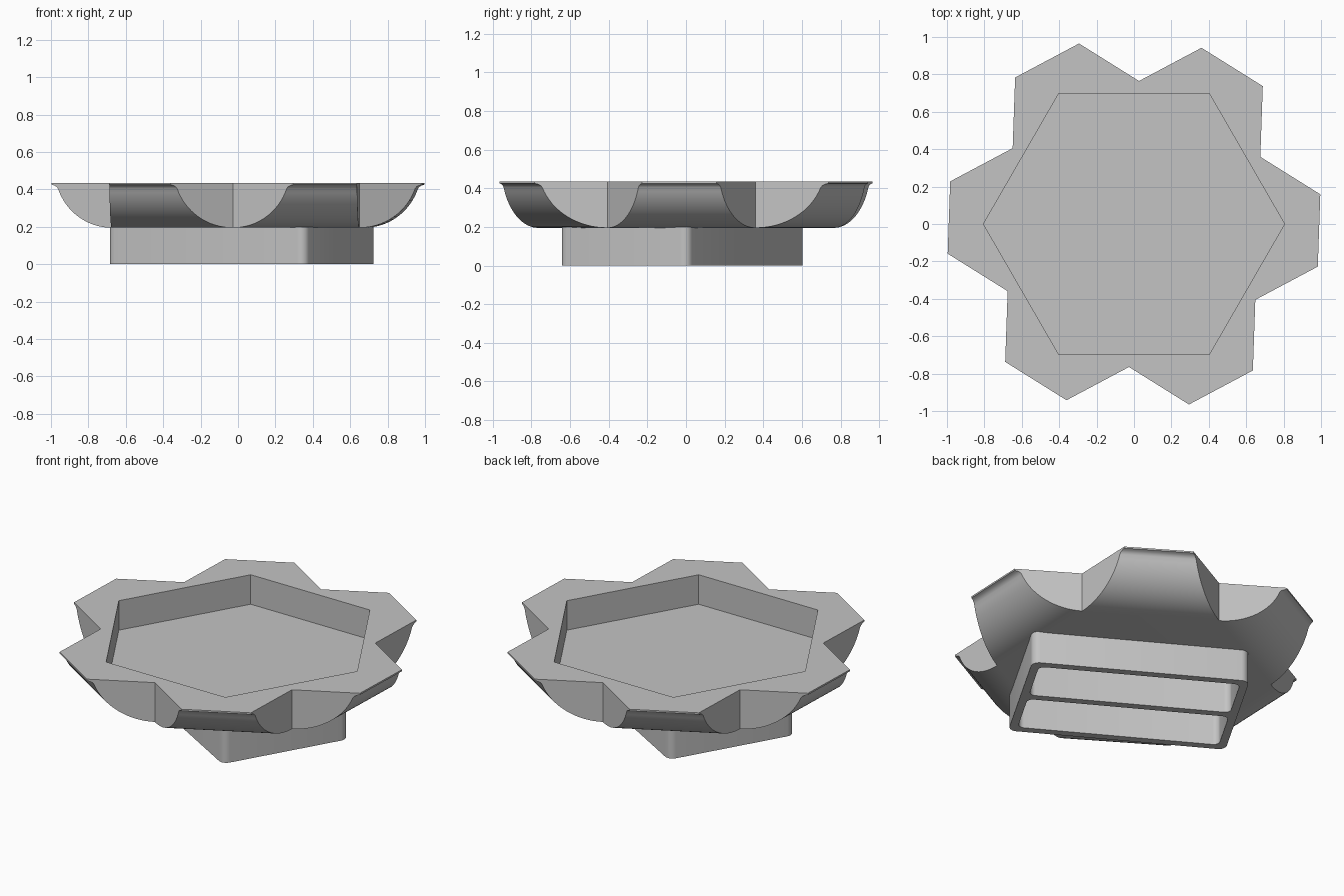
import bpy, bmesh
from math import cos, sin, pi, radians
from mathutils import Matrix

cube = bpy.data.objects.get("Cube")
if cube:
    bpy.data.objects.remove(cube)

grey = bpy.data.materials.new("plain_grey")
grey.use_nodes = True
grey.diffuse_color = (0.55, 0.55, 0.55, 1)
grey.node_tree.nodes["Principled BSDF"].inputs["Base Color"].default_value = (0.55, 0.55, 0.55, 1)


def loop(bm, points, z):
    """Closed ring of vertices and its edges."""
    verts = [bm.verts.new((x, y, z)) for x, y in points]
    edges = [bm.edges.new((v, verts[i - 1])) for i, v in enumerate(verts)]
    return verts, edges


def skin(bm, lower, upper):
    for i in range(len(lower)):
        bm.faces.new((lower[i - 1], lower[i], upper[i], upper[i - 1]))


def finish(bm, name):
    bmesh.ops.remove_doubles(bm, verts=bm.verts, dist=0.0005)
    bmesh.ops.recalc_face_normals(bm, faces=bm.faces)
    mesh = bpy.data.meshes.new(name)
    bm.to_mesh(mesh)
    bm.free()
    mesh.materials.append(grey)
    obj = bpy.data.objects.new(name, mesh)
    bpy.context.collection.objects.link(obj)
    bpy.ops.object.select_all(action='DESELECT')
    obj.select_set(True)
    bpy.context.view_layer.objects.active = obj
    bpy.ops.object.shade_smooth_by_angle(angle=radians(30))
    return obj


# Six-petalled bowl: hexagonal curved wall with V notches at its corners
INNER, OUTER, NOTCH = 0.6625, 0.99, 0.765
BOTTOM, TOP, FLOOR = 0.195, 0.435, 0.255
TURN = radians(-2)


def star(apothem):
    half = INNER * math_tan30 - (apothem - INNER) * math_tan30
    pts = []
    for k in range(6):
        a = TURN + k * pi / 3
        for side in (-half, half):
            pts.append((apothem * cos(a) - side * sin(a),
                        apothem * sin(a) + side * cos(a)))
        b = a + pi / 6
        pts.append((NOTCH * cos(b), NOTCH * sin(b)))
    return pts


math_tan30 = sin(pi / 6) / cos(pi / 6)
R, STEPS = 0.31, 16
profile = []
for i in range(STEPS + 1):
    t = i / STEPS * radians(71)
    profile.append((INNER + R * sin(t), BOTTOM + R * (1 - cos(t))))
profile += [(0.963, 0.414), (0.975, 0.421), (OUTER, 0.425), (OUTER, TOP)]

bm = bmesh.new()
rings = [loop(bm, star(a), z) for a, z in profile]
for (lower, _), (upper, _) in zip(rings, rings[1:]):
    skin(bm, lower, upper)
bm.faces.new(rings[0][0])

# Hexagonal recess in the top
hexagon = [(0.805 * cos(k * pi / 3), 0.805 * sin(k * pi / 3)) for k in range(6)]
rim, rim_edges = loop(bm, hexagon, TOP)
floor, _ = loop(bm, hexagon, FLOOR)
skin(bm, floor, rim)
bm.faces.new(floor)
bmesh.ops.triangle_fill(bm, edges=rings[-1][1] + rim_edges, use_beauty=True,
                        normal=(0, 0, 1))
finish(bm, "petal_bowl")


# Foot: rounded box frame with two long open slots
def rounded_rect(length, width, r, cy=0):
    pts = []
    for q, (sx, sy) in enumerate(((1, 1), (-1, 1), (-1, -1), (1, -1))):
        for i in range(7):
            a = (q + i / 6) * pi / 2
            pts.append((sx * (length / 2 - r) + r * cos(a),
                        cy + sy * (width / 2 - r) + r * sin(a)))
    return pts


LENGTH, WIDTH, WALL = 1.22, 0.77, 0.045
slot = (WIDTH - 3 * WALL) / 2
bm = bmesh.new()
edges = loop(bm, rounded_rect(LENGTH, WIDTH, 0.045), 0)[1]
for side in (-1, 1):
    edges += loop(bm, rounded_rect(LENGTH - 2 * WALL, slot, 0.035,
                                   side * (slot + WALL) / 2), 0)[1]
bmesh.ops.triangle_fill(bm, edges=edges, use_beauty=True, normal=(0, 0, -1))
ext = bmesh.ops.extrude_face_region(bm, geom=bm.faces[:], use_keep_orig=True)
top = [v for v in ext["geom"] if isinstance(v, bmesh.types.BMVert)]
bmesh.ops.translate(bm, verts=top, vec=(0, 0, BOTTOM + 0.005))
bmesh.ops.transform(bm, verts=bm.verts, matrix=Matrix.Translation((0.02, -0.02, 0))
                    @ Matrix.Rotation(radians(-30), 4, 'Z'))
finish(bm, "slotted_foot")
